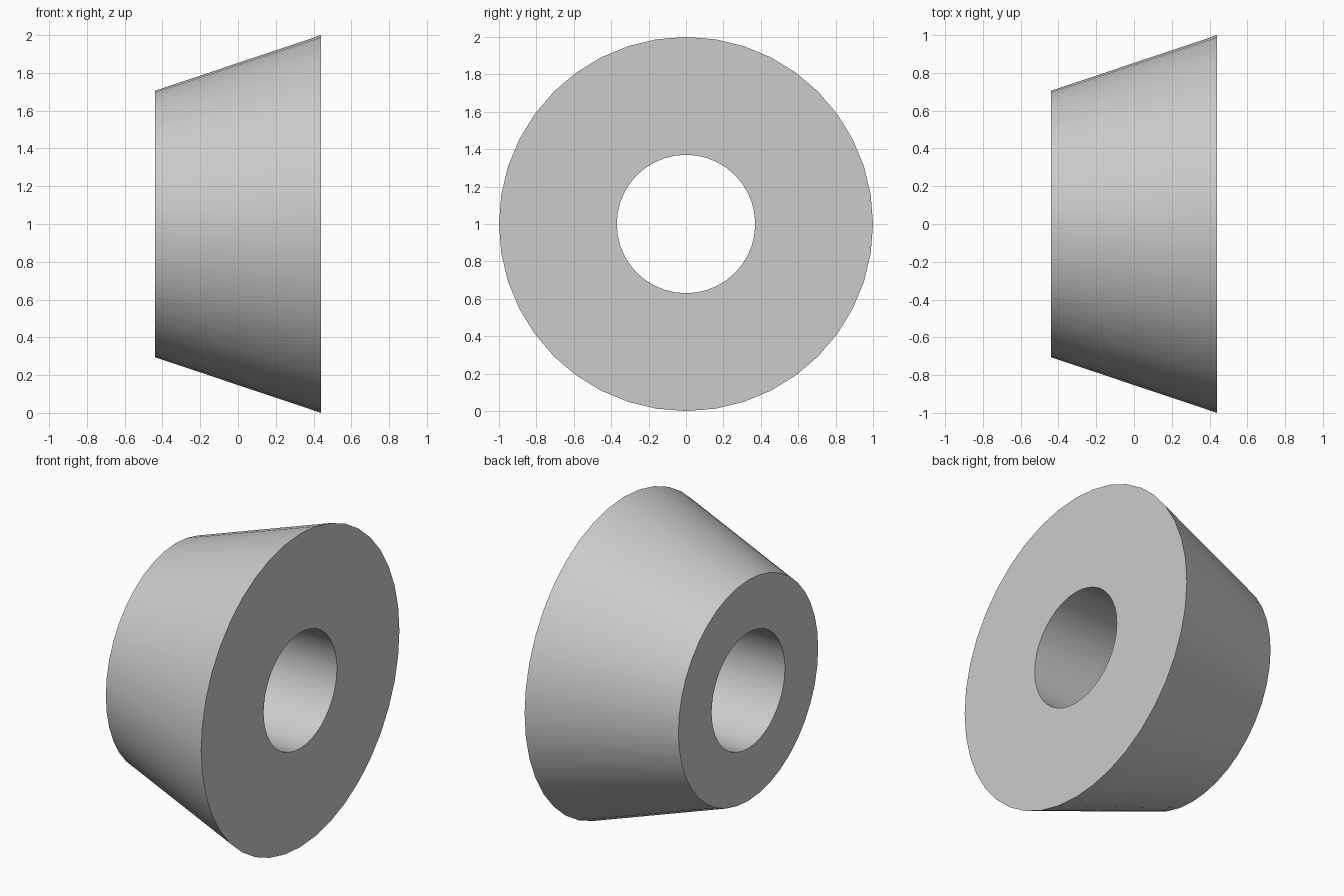
import bpy, bmesh, math
from mathutils import Matrix, Vector

cube = bpy.data.objects.get("Cube")
if cube:
    bpy.data.objects.remove(cube, do_unlink=True)

SEGMENTS = 40
HALF_WIDTH = 0.44
BORE, SMALL, LARGE = 0.37, 0.705, 1.0

# Plain grey material
grey = bpy.data.materials.new("light_grey")
grey.use_nodes = True
colour = (0.6, 0.6, 0.6, 1)
grey.diffuse_color = colour
grey.node_tree.nodes["Principled BSDF"].inputs["Base Color"].default_value = colour

# Closed cross-section (x, radius) revolved about the x axis
profile = [(-HALF_WIDTH, BORE), (-HALF_WIDTH, SMALL), (HALF_WIDTH, LARGE), (HALF_WIDTH, BORE)]
bm = bmesh.new()
rings = []
for i in range(SEGMENTS):
    turn = Matrix.Rotation(math.tau * i / SEGMENTS, 3, "X")
    rings.append([bm.verts.new(turn @ Vector((x, 0, r))) for x, r in profile])
for i, ring in enumerate(rings):
    after = rings[(i + 1) % SEGMENTS]
    for j in range(len(profile)):
        k = (j + 1) % len(profile)
        bm.faces.new((ring[j], ring[k], after[k], after[j]))
bmesh.ops.recalc_face_normals(bm, faces=bm.faces)

mesh = bpy.data.meshes.new("tapered_ring")
bm.to_mesh(mesh)
bm.free()
mesh.materials.append(grey)
ring_obj = bpy.data.objects.new("tapered_ring", mesh)
ring_obj.location.z = LARGE
bpy.context.collection.objects.link(ring_obj)

# Smooth walls with crisp rims
bpy.ops.object.select_all(action="DESELECT")
ring_obj.select_set(True)
bpy.context.view_layer.objects.active = ring_obj
bpy.ops.object.shade_smooth_by_angle(angle=math.radians(30))
